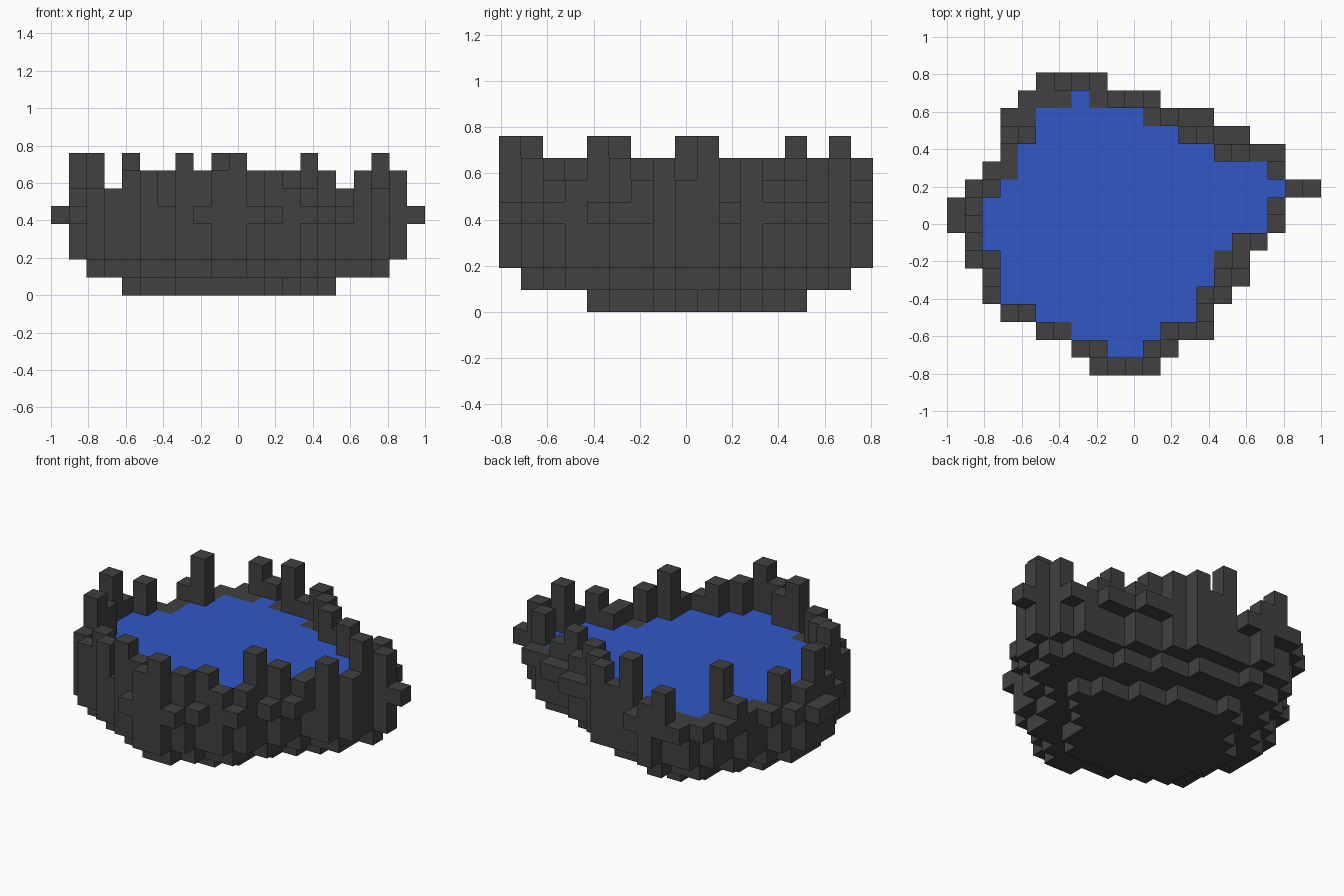
import bpy
import bmesh
from mathutils import Vector

cube = bpy.data.objects.get("Cube")
if cube:
    bpy.data.objects.remove(cube, do_unlink=True)

CELL = 2 / 21
COLUMNS, ROWS = 21, 17
WATER_LAYER = 4
HULL_BOTTOM = 2        # layer where the full outline starts

# Rows from back to front: first column, left rim, water cells, right rim.
# A digit is the height of a rim column in cells. A letter is an outer block
# that hangs from the water layer: low, middle or high.
HANGING = {"l": 5, "m": 6, "h": 7}
PLAN = [
    (5, "lh6l", 0, ""),
    (4, "l55", 1, "5867"),
    (3, "l5", 6, "57ll"),
    (3, "m8", 8, "76ll"),
    (3, "5", 11, "765l"),
    (2, "l5", 14, "7"),
    (1, "l7", 16, "7l"),
    (0, "l6", 16, "8"),
    (0, "l8", 16, "6"),
    (1, "6", 14, "67"),
    (1, "l7", 12, "5m"),
    (2, "8", 12, "7l"),
    (2, "6", 11, "8l"),
    (3, "67", 9, "6"),
    (5, "75", 5, "76l"),
    (7, "87", 2, "7l"),
    (8, "l78l", 0, ""),
]

UP = Vector((0, 0, 1))
SIDES = [UP, -UP] + [Vector(s) for s in ((1, 0, 0), (-1, 0, 0), (0, 1, 0), (0, -1, 0))]


def make_material(name, color):
    mat = bpy.data.materials.new(name)
    mat.use_nodes = True
    mat.diffuse_color = (*color, 1)
    mat.node_tree.nodes["Principled BSDF"].inputs["Base Color"].default_value = (*color, 1)
    return mat


def erode(cells):
    """Keep the cells that have all four neighbours."""
    return {(x, y) for x, y in cells
            if {(x + 1, y), (x - 1, y), (x, y + 1), (x, y - 1)} <= cells}


def layer(cells, z):
    return {(x, y, z) for x, y in cells}


def build_blocks(name, cells, solid, mat, sides=SIDES):
    """Make a mesh from the faces of the cells that touch no solid cell."""
    bm = bmesh.new()
    for cell in cells:
        middle = Vector(cell) + Vector((0.5, 0.5, 0.5))
        for side in sides:
            if tuple(int(a + b) for a, b in zip(cell, side)) in solid:
                continue
            u = Vector((side.y, side.z, side.x)) / 2
            v = side.cross(u)
            centre = middle + side / 2
            corners = [centre + u + v, centre - u + v, centre - u - v, centre + u - v]
            bm.faces.new([bm.verts.new((p - Vector((COLUMNS / 2, ROWS / 2, 0))) * CELL)
                          for p in corners])
    bmesh.ops.remove_doubles(bm, verts=bm.verts, dist=CELL / 100)
    mesh = bpy.data.meshes.new(name)
    bm.to_mesh(mesh)
    bm.free()
    mesh.materials.append(mat)
    obj = bpy.data.objects.new(name, mesh)
    bpy.context.collection.objects.link(obj)


# Read the plan into rim columns, hanging blocks and pond cells
rock, pond = set(), set()
for row, (start, left, wet, right) in enumerate(PLAN):
    y = ROWS - 1 - row
    for x, mark in enumerate(left + "~" * wet + right, start):
        bottom = HULL_BOTTOM
        if mark == "~":
            pond.add((x, y))
            top = WATER_LAYER
        elif mark in HANGING:
            bottom, top = WATER_LAYER, HANGING[mark]
        else:
            top = int(mark)
        rock.update((x, y, z) for z in range(bottom, top))

# Stepped underside, with the open middle of the basin floor
base = {(x, y) for x, y in erode(erode(pond)) if 4 <= x <= 15 and 4 <= y <= 13}
rock |= layer(pond, 1) | layer(base, 0)
water = layer(pond, WATER_LAYER)
floor = layer(erode(erode(base)), -1)

stone = make_material("dark stone", (0.052, 0.052, 0.052))
blue = make_material("water blue", (0.03, 0.095, 0.56))
build_blocks("stone_basin", rock, rock | water | floor, stone)
build_blocks("water_surface", water, rock | water, blue)
build_blocks("basin_floor", floor, set(), stone, [UP])
